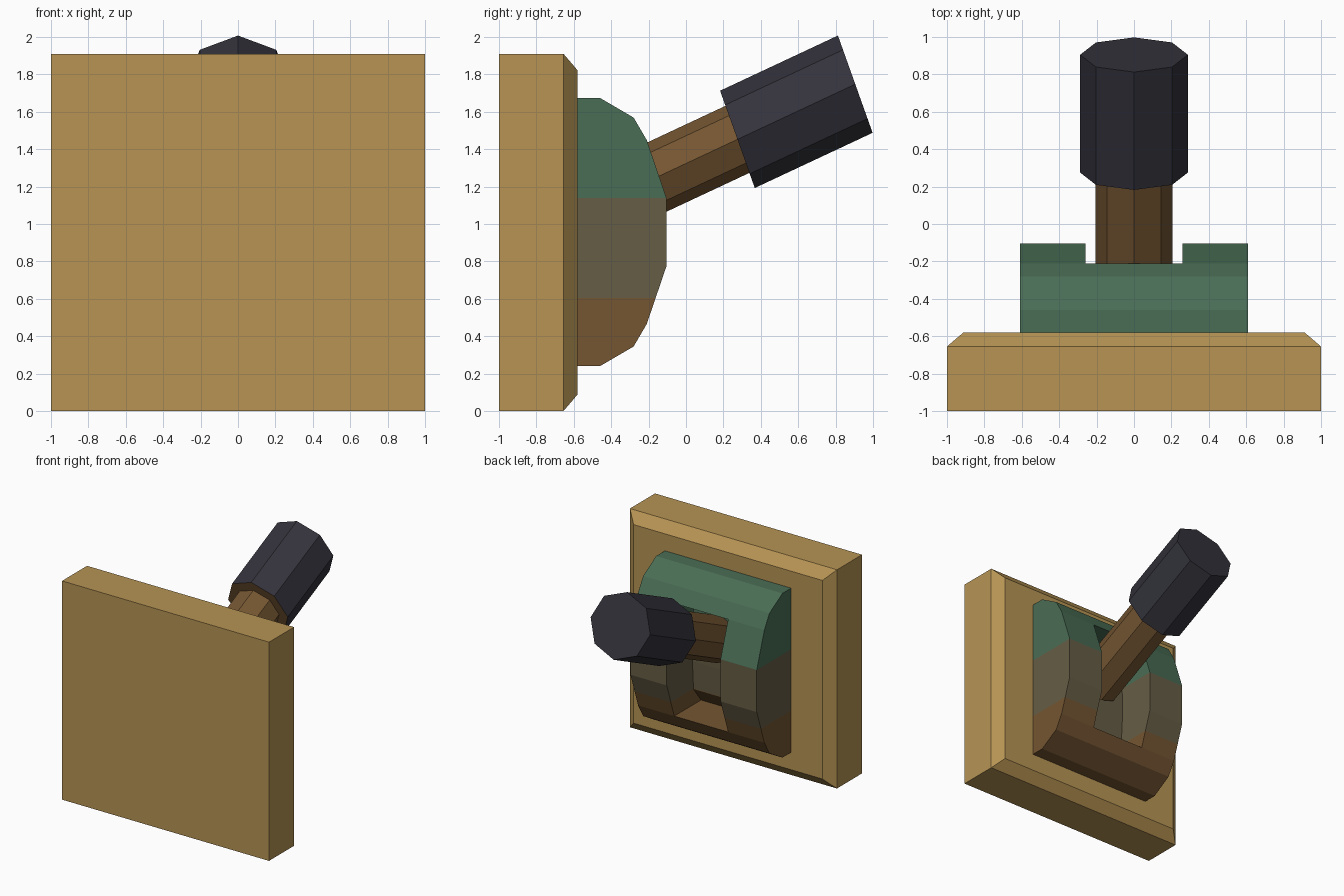
import bpy, bmesh, math
from mathutils import Vector

if "Cube" in bpy.data.objects:
    bpy.data.objects.remove(bpy.data.objects["Cube"])


def material(name, srgb):
    m = bpy.data.materials.new(name)
    lin = [((c / 255 + 0.055) / 1.055) ** 2.4 for c in srgb]
    m.diffuse_color = (*lin, 1)
    m.use_nodes = True
    m.node_tree.nodes["Principled BSDF"].inputs["Base Color"].default_value = m.diffuse_color
    return m


TAN = material("tan wood", (183, 148, 84))
GREEN = material("weathered green", (74, 109, 85))
OLIVE = material("olive grey", (102, 93, 69))
BROWN = material("rust brown", (117, 86, 50))
BLACK = material("dark grip", (52, 51, 60))


def loft(name, rings, mats, rule=None, cuts=()):
    """Skin a list of equal point rings, cap the ends, colour faces by rule."""
    bm = bmesh.new()
    vs = [[bm.verts.new(p) for p in r] for r in rings]
    n = len(rings[0])
    for a, b in zip(vs, vs[1:]):
        for i in range(n):
            j = (i + 1) % n
            bm.faces.new((a[i], a[j], b[j], b[i]))
    bm.faces.new(vs[0])
    bm.faces.new(vs[-1])
    for z in cuts:
        bmesh.ops.bisect_plane(bm, geom=bm.verts[:] + bm.edges[:] + bm.faces[:],
                               plane_co=(0, 0, z), plane_no=(0, 0, 1))
    bmesh.ops.recalc_face_normals(bm, faces=bm.faces[:])
    bm.normal_update()
    if rule:
        for f in bm.faces:
            f.material_index = rule(f)
    me = bpy.data.meshes.new(name)
    bm.to_mesh(me)
    bm.free()
    for m in mats:
        me.materials.append(m)
    ob = bpy.data.objects.new(name, me)
    bpy.context.collection.objects.link(ob)
    return ob


def rect(y, inset):
    h = 1 - inset
    return [(-h, y, inset), (h, y, inset), (h, y, 1.91 - inset), (-h, y, 1.91 - inset)]


def extrude_x(profile, w):
    return [[(x, y, z) for y, z in profile] for x in (-w, w)]


def octagon(centre, rx, v):
    return [centre + Vector((rx * math.sin(a), 0, 0)) + v * math.cos(a)
            for a in (i * math.pi / 4 for i in range(8))]


# Wall plate with a chamfered rim
loft("wall_plate", [rect(-1, 0), rect(-0.655, 0), rect(-0.58, 0.088)], [TAN])

# Rounded housing, colour bands by height
MID = 0.957
BANDS = (0.605, 1.14)


def band(f):
    z = f.calc_center_median().z
    return 0 if z > BANDS[1] else 1 if z > BANDS[0] else 2


def mirrored(half):
    return half + [(y, 2 * MID - z) for y, z in reversed(half)]


low = [(-0.6, 0.24), (-0.46, 0.24), (-0.28, 0.345), (-0.21, 0.465), (-0.105, 0.773)]
housing = loft("housing", extrude_x(mirrored(low), 0.61),
               [GREEN, OLIVE, BROWN], band, BANDS)

# Slot cutter: flat floor and ceiling, bulging back wall
slot = [(0.1, 0.465), (-0.578, 0.465), (-0.475, 0.6), (-0.46, 0.85)]
cutter = loft("slot_cutter", extrude_x(mirrored(slot), 0.26),
              [GREEN, OLIVE, BROWN], band, BANDS)
cutter.hide_render = True
cutter.hide_set(True)
mod = housing.modifiers.new("slot", "BOOLEAN")
mod.operation = "DIFFERENCE"
mod.solver = "EXACT"
mod.object = cutter

# Lever: octagonal shaft and thicker grip along one tilted axis
near = Vector((0, 0.275, 1.4525))
far = Vector((0, 0.905, 1.7475))
side = Vector((0, -0.09, 0.2525))
axis = (far - near).normalized()
root = near - axis * 0.84

loft("lever_shaft", [octagon(c, 0.205, side * 0.71) for c in (root, near + axis * 0.03)], [BROWN])
loft("lever_grip", [octagon(c, 0.288, side * 1.03) for c in (near, far)], [BLACK, BROWN],
     lambda f: 1 if f.normal.dot(axis) < -0.7 else 0)
